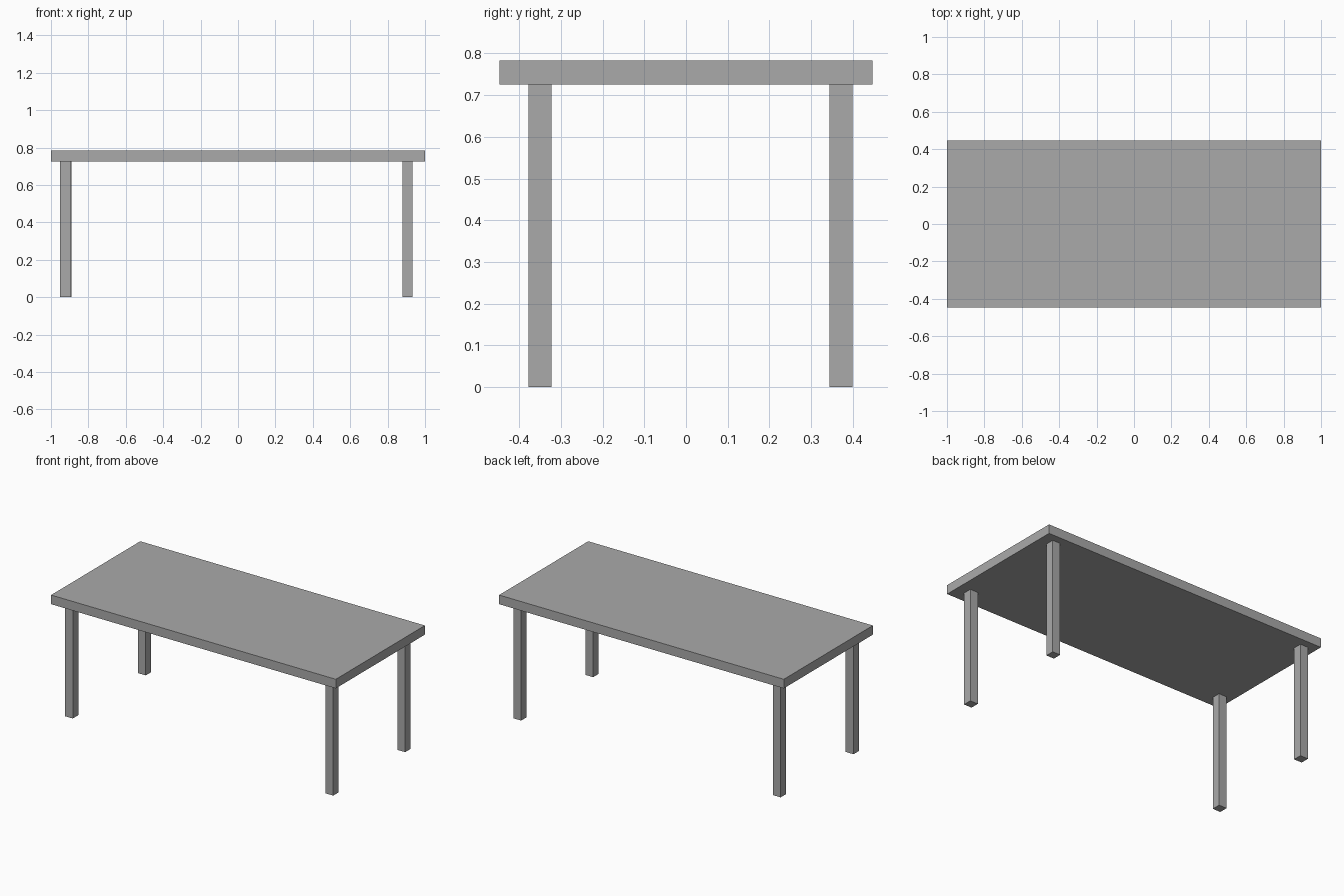
import bpy

cube = bpy.data.objects.get("Cube")
if cube:
    bpy.data.objects.remove(cube, do_unlink=True)

# One plain grey for the whole table
grey = bpy.data.materials.new("plain_grey")
grey.use_nodes = True
grey.diffuse_color = (0.4, 0.4, 0.4, 1)
bsdf = next(n for n in grey.node_tree.nodes if n.type == 'BSDF_PRINCIPLED')
bsdf.inputs["Base Color"].default_value = grey.diffuse_color


def box(name, centre, size):
    """Add a box with its dimensions applied to the mesh."""
    bpy.ops.mesh.primitive_cube_add(size=1, location=centre)
    obj = bpy.context.object
    obj.name = name
    obj.scale = size
    bpy.ops.object.transform_apply(location=False, rotation=False, scale=True)
    obj.data.materials.append(grey)
    return obj


TOP_Z = 0.783
LEG_HEIGHT = 0.725
LEG_WIDTH = 0.055
thickness = TOP_Z - LEG_HEIGHT

# Table top
box("table_top", (0, 0, LEG_HEIGHT + thickness / 2), (2, 0.894, thickness))

# Four square legs, set slightly unevenly under the top
legs = {
    "front_right_leg": (-0.924, -0.35),
    "back_right_leg": (-0.917, 0.372),
    "front_left_leg": (0.906, -0.35),
    "back_left_leg": (0.906, 0.372),
}
for name, (x, y) in legs.items():
    box(name, (x, y, LEG_HEIGHT / 2), (LEG_WIDTH, LEG_WIDTH, LEG_HEIGHT))
